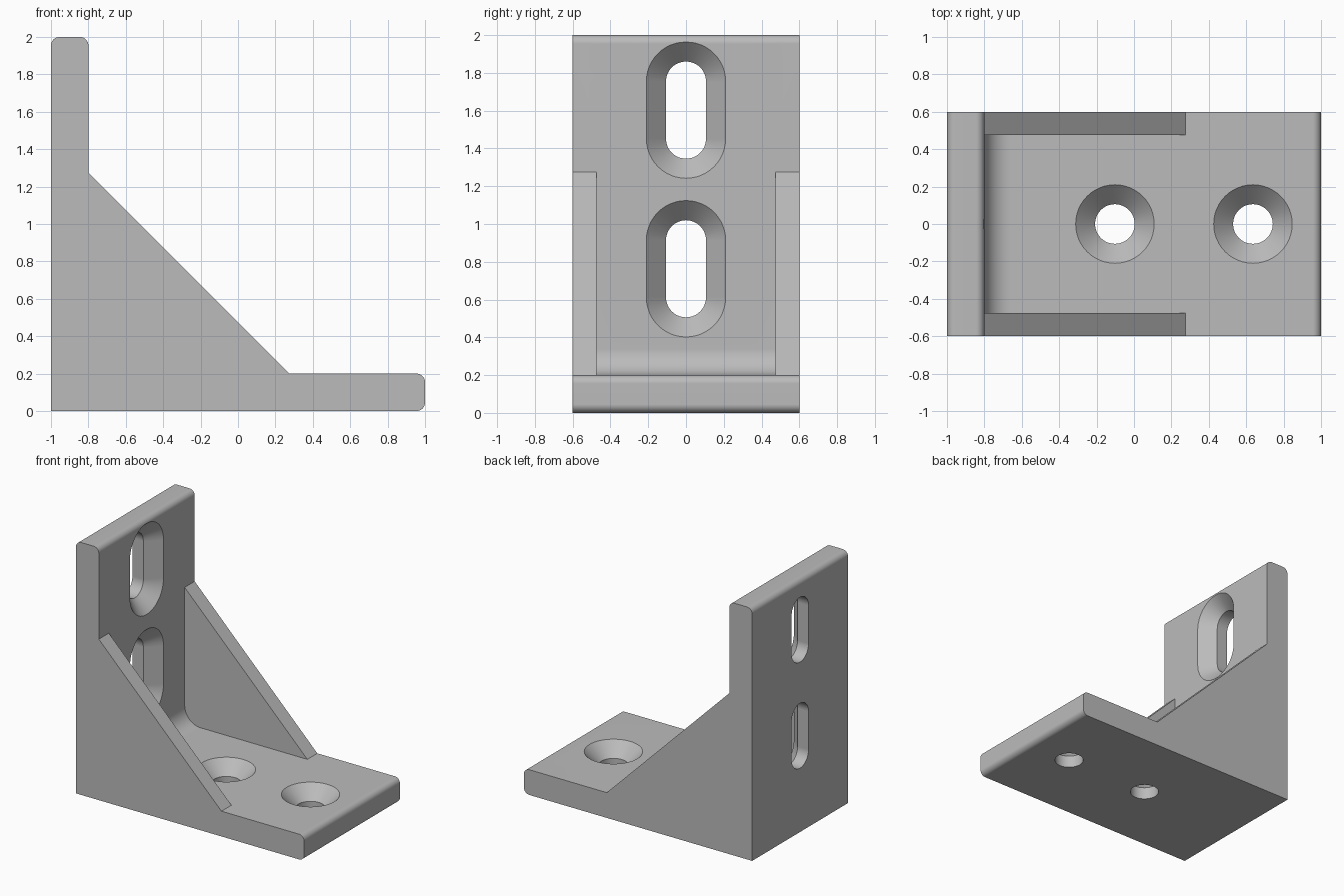
import bpy, bmesh
from math import sin, cos, pi, radians
from mathutils import Vector

if "Cube" in bpy.data.objects:
    bpy.data.objects.remove(bpy.data.objects["Cube"], do_unlink=True)

HALF_W = 0.6        # half width of the bracket
PLATE = 0.2         # plate thickness
RIB = 0.125         # gusset thickness
ROUND = 0.045       # rounding of the free plate ends
FILLET = 0.14       # inner corner fillet
RIB_END = 0.275     # where the gusset meets the foot plate

grey = bpy.data.materials.new("plain grey")
grey.use_nodes = True
grey.diffuse_color = (0.5, 0.5, 0.5, 1)
grey.node_tree.nodes["Principled BSDF"].inputs["Base Color"].default_value = (0.5, 0.5, 0.5, 1)


def make_object(name, bm):
    bmesh.ops.recalc_face_normals(bm, faces=bm.faces)
    mesh = bpy.data.meshes.new(name)
    bm.to_mesh(mesh)
    bm.free()
    mesh.materials.append(grey)
    obj = bpy.data.objects.new(name, mesh)
    bpy.context.collection.objects.link(obj)
    return obj


def loft(name, rings):
    """Closed solid skinned through rings of equal length."""
    bm = bmesh.new()
    loops = [[bm.verts.new(p) for p in ring] for ring in rings]
    for a, b in zip(loops, loops[1:]):
        for i in range(len(a)):
            j = (i + 1) % len(a)
            bm.faces.new((a[i], a[j], b[j], b[i]))
    bm.faces.new(loops[0])
    bm.faces.new(loops[-1])
    return make_object(name, bm)


def extrude(name, profile, y0, y1):
    return loft(name, [[(x, y, z) for x, z in profile] for y in (y0, y1)])


def arc(cx, cz, r, start, end, n=8):
    angles = [radians(start + (end - start) * i / n) for i in range(n + 1)]
    return [(cx + r * cos(a), cz + r * sin(a)) for a in angles]


def countersink(name, origin, axis, along, half):
    """Conical recess with a straight bore; half > 0 stretches it to a slot."""
    origin, axis, along = Vector(origin), Vector(axis), Vector(along)
    across = axis.cross(along)
    rings = []
    for depth, r in ((-0.02, 0.23), (0.104, 0.106), (0.3, 0.106)):
        ring = []
        for k, side in enumerate((1, -1)):
            for i in range(25 if half else 24):
                a = pi * (k + i / 24)
                ring.append(origin + axis * depth + across * (r * cos(a))
                            + along * (r * sin(a) + side * half))
        rings.append(ring)
    return loft(name, rings)


def combine(target, tool, operation):
    mod = target.modifiers.new(operation.lower(), "BOOLEAN")
    mod.operation, mod.solver, mod.object = operation, "EXACT", tool
    bpy.context.view_layer.objects.active = target
    bpy.ops.object.modifier_apply(modifier=mod.name)
    bpy.data.objects.remove(tool, do_unlink=True)


# L-shaped plates with rounded ends and a filleted inner corner
inner = -1 + PLATE
profile = [(-1, 0)]
profile += arc(1 - ROUND, ROUND, ROUND, -90, 0)
profile += arc(1 - ROUND, PLATE - ROUND, ROUND, 0, 90)
profile += arc(inner + FILLET, PLATE + FILLET, FILLET, 270, 180, 12)
profile += arc(inner - ROUND, 2 - ROUND, ROUND, 0, 90)
profile += arc(-1 + ROUND, 2 - ROUND, ROUND, 90, 180)
bracket = extrude("angle_bracket", profile, -HALF_W, HALF_W)

# Triangular gussets on both sides
triangle = [(inner, PLATE), (RIB_END, PLATE), (inner, PLATE + RIB_END - inner)]
sunk = [(inner - 0.1, PLATE - 0.1), (RIB_END, PLATE - 0.1)] + triangle[1:]
sunk.append((inner - 0.1, triangle[2][1]))
for side in (-1, 1):
    gusset = extrude("gusset", sunk, side * (HALF_W - RIB), side * HALF_W)
    combine(bracket, gusset, "UNION")

# Round countersunk holes in the foot plate
for x in (-0.102, 0.636):
    combine(bracket, countersink("hole_cutter", (x, 0, PLATE), (0, 0, -1), (0, 1, 0), 0), "DIFFERENCE")

# Countersunk slots in the upright plate
for z in (0.763, 1.603):
    combine(bracket, countersink("slot_cutter", (inner, 0, z), (-1, 0, 0), (0, 0, 1), 0.151), "DIFFERENCE")

# Smooth curved faces while flat faces stay flat
bpy.ops.object.select_all(action="DESELECT")
bracket.select_set(True)
bpy.context.view_layer.objects.active = bracket
bpy.ops.object.shade_smooth_by_angle(angle=radians(30))
weighted = bracket.modifiers.new("weighted_normals", "WEIGHTED_NORMAL")
weighted.keep_sharp = True
